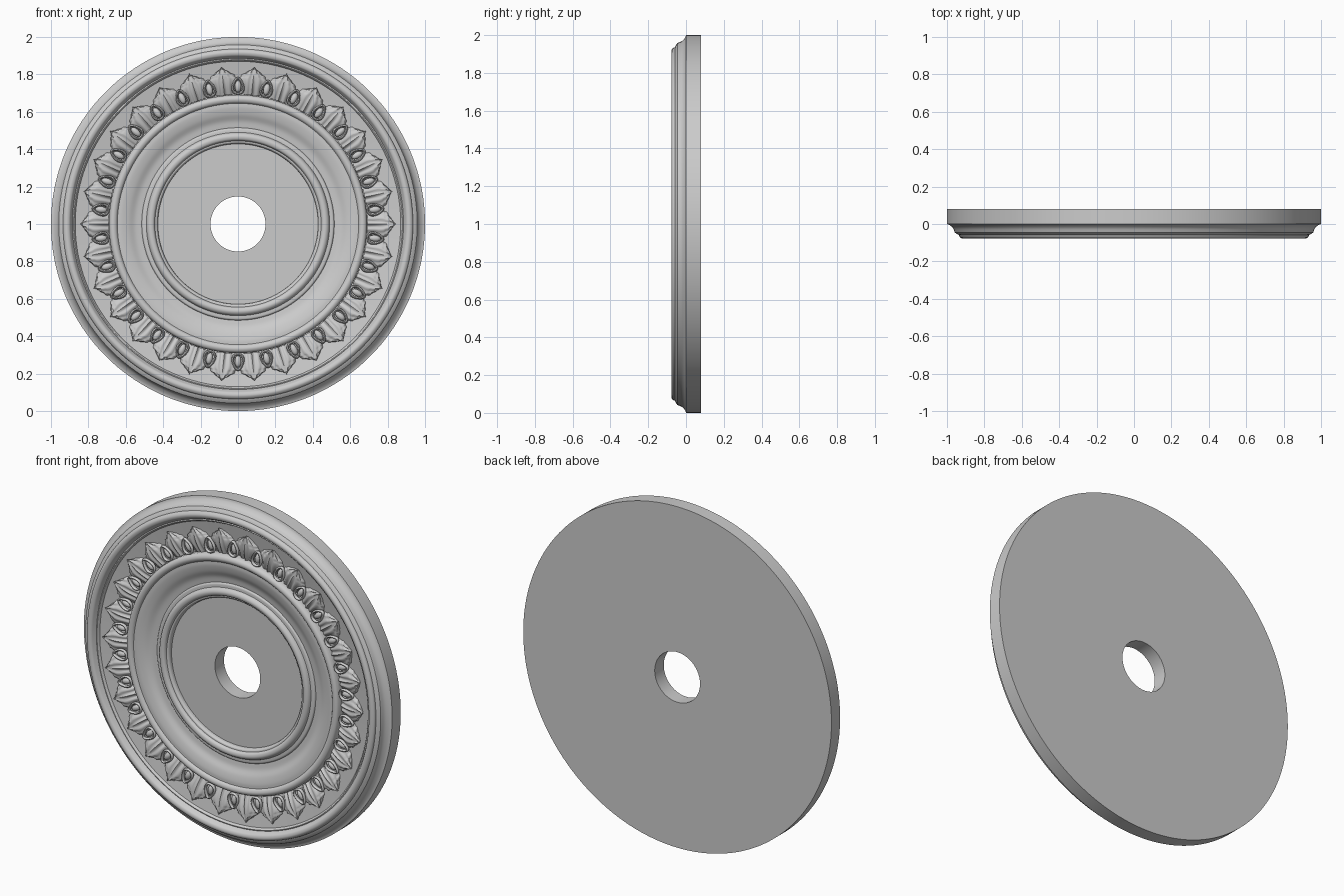
import bpy, bmesh
from math import sin, cos, pi, radians
from mathutils import Vector, Matrix

if "Cube" in bpy.data.objects:
    bpy.data.objects.remove(bpy.data.objects["Cube"])

COUNT = 30          # leaves around the ring
CENTRE = Matrix.Translation((0, 0, 1))


def finish(name, bm, angle=35):
    bmesh.ops.recalc_face_normals(bm, faces=bm.faces)
    mesh = bpy.data.meshes.new(name)
    bm.to_mesh(mesh)
    bm.free()
    obj = bpy.data.objects.new(name, mesh)
    bpy.context.collection.objects.link(obj)
    bpy.ops.object.select_all(action='DESELECT')
    obj.select_set(True)
    bpy.context.view_layer.objects.active = obj
    bpy.ops.object.shade_smooth_by_angle(angle=radians(angle))
    return obj


def spline(points, steps=5):
    """Catmull-Rom curve through the given points."""
    p = [Vector(q) for q in points]
    if len(p) == 2:
        return p
    p = [2 * p[0] - p[1]] + p + [2 * p[-1] - p[-2]]
    out = []
    for a, b, c, d in zip(p, p[1:], p[2:], p[3:]):
        for i in range(steps):
            t = i / steps
            out.append(0.5 * (2 * b + (c - a) * t + (2 * a - 5 * b + 4 * c - d) * t * t
                              + (3 * b - a - 3 * c + d) * t ** 3))
    return out + [p[-2]]


def field_y(r):
    """Depth of the sloping band that carries the leaves."""
    return -0.008 - 0.03 * (r - 0.69) / 0.18


# Turned body: (radius, depth) runs, each smooth, meeting at crisp corners
runs = [
    [(0.147, 0.08), (1, 0.08)],
    [(1, 0.08), (1, 0.0)],
    [(1, 0.0), (0.985, -0.006), (0.968, -0.022), (0.958, -0.046)],
    [(0.958, -0.046), (0.945, -0.054), (0.936, -0.058)],
    [(0.936, -0.058), (0.932, -0.069), (0.918, -0.077), (0.902, -0.073), (0.892, -0.06)],
    [(0.892, -0.06), (0.885, -0.048)],
    [(0.885, -0.048), (0.878, -0.05), (0.87, field_y(0.87))],
    [(0.87, field_y(0.87)), (0.69, field_y(0.69))],
    [(0.69, field_y(0.69)), (0.69, -0.04)],
    [(0.69, -0.04), (0.682, -0.054), (0.668, -0.06), (0.654, -0.056), (0.645, -0.046)],
    [(0.645, -0.046), (0.62, -0.045), (0.585, -0.036), (0.55, -0.02), (0.515, -0.014)],
    [(0.515, -0.014), (0.508, -0.022), (0.49, -0.024)],
    [(0.49, -0.024), (0.482, -0.038), (0.468, -0.045), (0.452, -0.041), (0.444, -0.028)],
    [(0.444, -0.028), (0.436, -0.026), (0.43, -0.018), (0.428, -0.004)],
    [(0.428, -0.004), (0.147, -0.004)],
    [(0.147, -0.004), (0.147, 0.08)],
]
profile = []
for run in runs:
    profile += spline(run)[:-1]
bm = bmesh.new()
SEG = 180
rings = [[bm.verts.new((p[0] * cos(2 * pi * i / SEG), p[1], p[0] * sin(2 * pi * i / SEG)))
          for p in profile] for i in range(SEG)]
n = len(profile)
for i in range(SEG):
    a, b = rings[i], rings[(i + 1) % SEG]
    for j in range(n):
        k = (j + 1) % n
        bm.faces.new((a[j], a[k], b[k], b[j]))
bm.transform(CENTRE)
finish("medallion_body", bm)


def around(offset):
    for k in range(COUNT):
        yield Matrix.Rotation(-2 * pi * (k + offset) / COUNT, 4, 'Y')


def add_grid(bm, rows, mat, wrap=False):
    vs = [[bm.verts.new(mat @ Vector(p)) for p in row] for row in rows]
    if wrap:
        vs.append(vs[0])
    for a, b in zip(vs, vs[1:]):
        for j in range(len(a) - 1):
            bm.faces.new((a[j], a[j + 1], b[j + 1], b[j]))


# Acanthus leaf: domed, ribbed, with a lobed outline and a pointed tip
outline = spline([(0, 0.06), (0.25, 0.068), (0.45, 0.08), (0.58, 0.08), (0.65, 0.07),
                  (0.74, 0.066), (0.81, 0.047), (0.88, 0.036), (0.94, 0.019), (1, 0.002)], 3)
leaf = []
NU = 20
for v, w in outline:
    row = []
    for i in range(NU + 1):
        u = -1 + 2 * i / NU
        s = abs(u)
        # side lobes sweep towards the tip
        r = 0.692 + 0.153 * v - 0.012 * s * s * v
        dome = (1 - s ** 4) * (0.02 + 0.014 * sin(pi * min(1, v * 0.95 + 0.05)))
        fold = 0.004 * cos(s * 13 + v * 3) * (1 - s ** 6)
        rib = 0.006 * max(0, 1 - s * 5) * (1 - v * 0.4)
        h = dome + fold + rib - 0.004
        row.append((r, field_y(r) - h, u * w))
    leaf.append(row)
bm = bmesh.new()
for mat in around(0):
    add_grid(bm, leaf, CENTRE @ mat)
finish("leaf_ring", bm, 60)

# Teardrop loops between the leaves, each with a small drop inside
path = []
for i in range(24):
    t = 2 * pi * i / 24
    path.append(Vector((0.738 + 0.042 * cos(t), -0.043, 0.027 * sin(t) * (1 - 0.35 * cos(t)))))
loop = []
for i, p in enumerate(path):
    d = (path[(i + 1) % 24] - path[i - 1]).normalized()
    side = d.cross(Vector((0, 1, 0)))
    loop.append([p + 0.0065 * cos(a) * side + Vector((0, -0.01 * sin(a), 0))
                 for a in [2 * pi * j / 8 for j in range(9)]])
bm = bmesh.new()
drops = bmesh.new()
for mat in around(0.5):
    add_grid(bm, loop, CENTRE @ mat, wrap=True)
    shape = Matrix.Translation((0.735, -0.032, 0)) @ Matrix.Diagonal((0.032, 0.015, 0.017, 1))
    bmesh.ops.create_uvsphere(drops, u_segments=12, v_segments=8, radius=1,
                              matrix=CENTRE @ mat @ shape)
bmesh.ops.remove_doubles(bm, verts=bm.verts, dist=0.00001)
finish("loop_ring", bm, 60)
finish("drop_ring", drops, 60)
